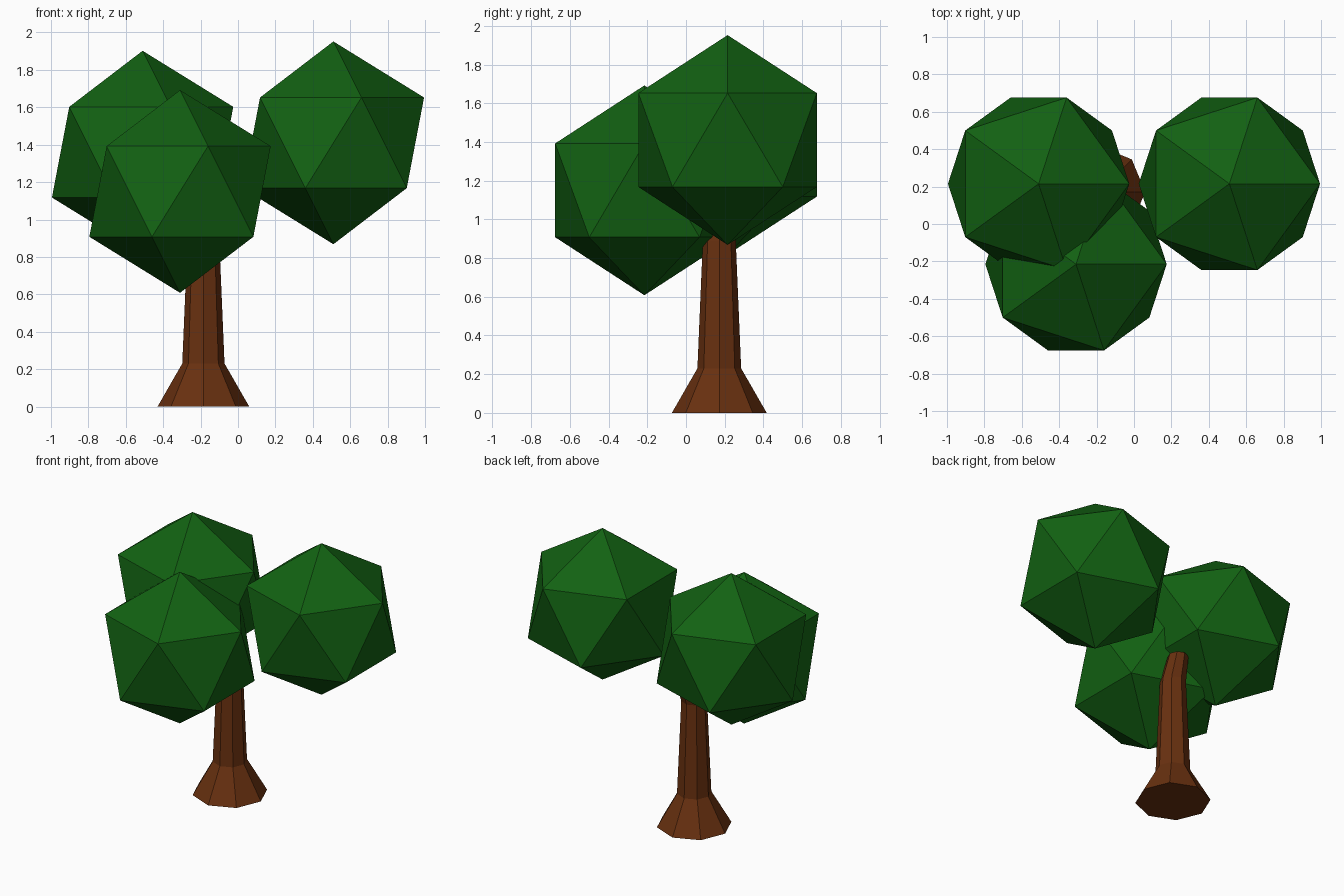
import bpy, bmesh, math

cube = bpy.data.objects.get("Cube")
if cube:
    bpy.data.objects.remove(cube, do_unlink=True)


def make_material(name, rgb):
    mat = bpy.data.materials.new(name)
    mat.use_nodes = True
    mat.diffuse_color = (*rgb, 1)
    bsdf = next(n for n in mat.node_tree.nodes if n.type == 'BSDF_PRINCIPLED')
    bsdf.inputs["Base Color"].default_value = (*rgb, 1)
    bsdf.inputs["Roughness"].default_value = 0.9
    return mat


def add_object(name, bm, mat, location=(0, 0, 0)):
    bmesh.ops.recalc_face_normals(bm, faces=bm.faces)
    mesh = bpy.data.meshes.new(name)
    bm.to_mesh(mesh)
    bm.free()
    mesh.materials.append(mat)
    obj = bpy.data.objects.new(name, mesh)
    obj.location = location
    bpy.context.collection.objects.link(obj)
    return obj


leaf_green = make_material("leaf green", (0.006, 0.12, 0.006))
bark_brown = make_material("bark brown", (0.14, 0.03, 0.005))

# Trunk: eight-sided rings with a flared foot and a bent tip
SIDES = 8
rings = [  # centre x, centre y, height, radius
    (-0.185, 0.172, 0.0, 0.245),
    (-0.185, 0.172, 0.23, 0.113),
    (-0.185, 0.172, 0.89, 0.085),
    (-0.172, 0.24, 1.05, 0.068),
]
bm = bmesh.new()
loops = []
for cx, cy, z, r in rings:
    angles = [math.tau * i / SIDES for i in range(SIDES)]
    loops.append([bm.verts.new((cx + r * math.cos(a), cy + r * math.sin(a), z))
                  for a in angles])
for low, high in zip(loops, loops[1:]):
    for i in range(SIDES):
        j = (i + 1) % SIDES
        bm.faces.new((low[i], low[j], high[j], high[i]))
bm.faces.new(loops[0])
bm.faces.new(loops[-1])
add_object("trunk", bm, bark_brown)

# Foliage: three faceted clumps of equal size
clumps = {
    "left_foliage": (0.51, 0.215, 1.41),
    "right_foliage": (-0.51, 0.215, 1.36),
    "front_foliage": (-0.31, -0.215, 1.15),
}
for name, centre in clumps.items():
    bm = bmesh.new()
    bmesh.ops.create_icosphere(bm, subdivisions=1, radius=0.542)
    add_object(name, bm, leaf_green, centre)
